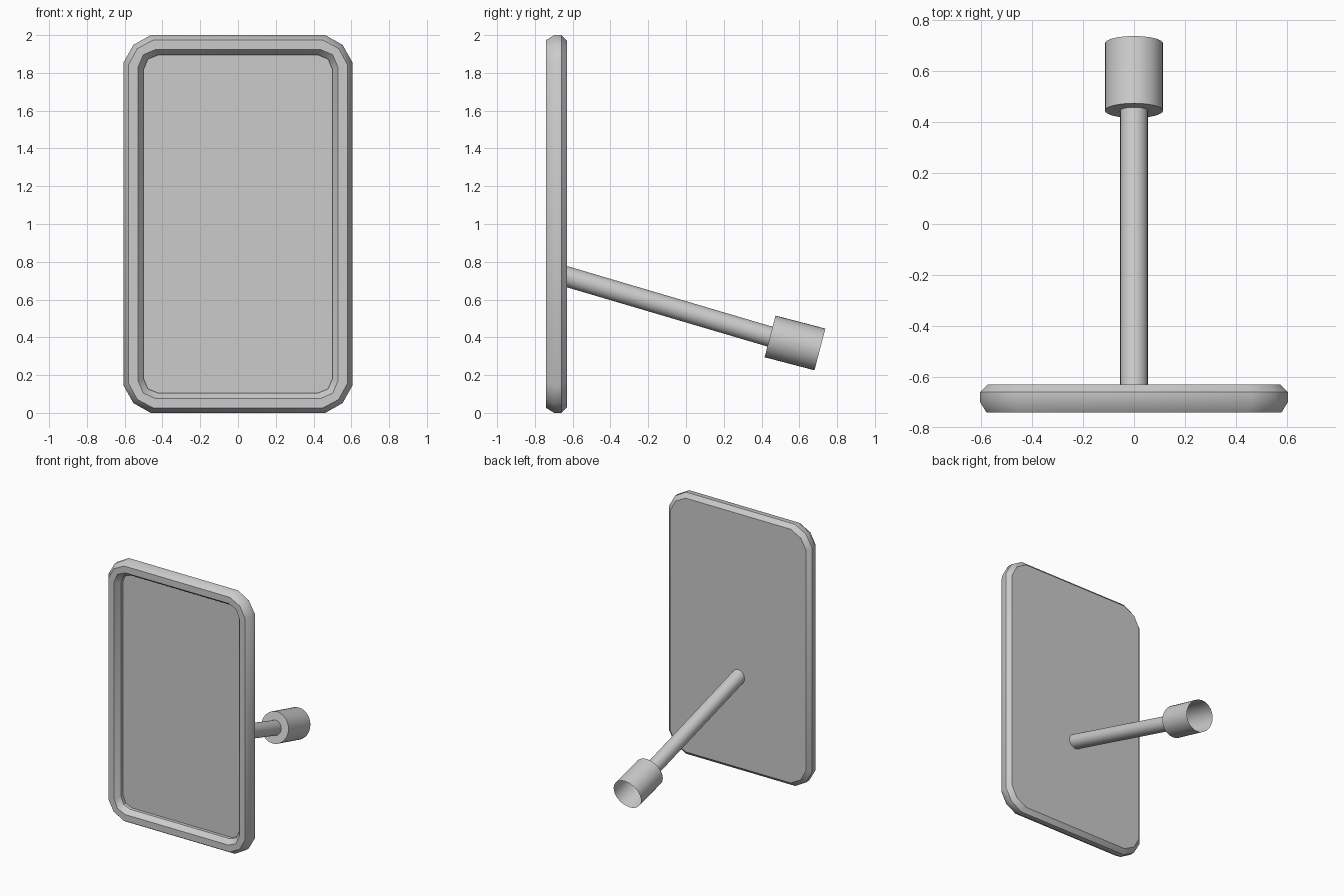
import bpy, bmesh, math
from mathutils import Vector

if "Cube" in bpy.data.objects:
    bpy.data.objects.remove(bpy.data.objects["Cube"])


def finish(name, bm, angle):
    bmesh.ops.recalc_face_normals(bm, faces=bm.faces)
    me = bpy.data.meshes.new(name)
    bm.to_mesh(me)
    bm.free()
    ob = bpy.data.objects.new(name, me)
    bpy.context.collection.objects.link(ob)
    bpy.ops.object.select_all(action='DESELECT')
    bpy.context.view_layer.objects.active = ob
    ob.select_set(True)
    bpy.ops.object.shade_smooth_by_angle(angle=math.radians(angle))
    return ob


def outline(hx, hz, r, k):
    """Rectangle whose corners have two segments; k places the middle point."""
    quarter = [(hx, hz - r), (hx - k * r, hz - k * r), (hx - r, hz)]
    pts = []
    for sx, sz in ((1, 1), (-1, 1), (-1, -1), (1, -1)):
        part = [(sx * x, sz * z) for x, z in quarter]
        pts += part if sx * sz > 0 else part[::-1]
    return pts


def rod(name, start, end, radius, open_end=False):
    start, end = Vector(start), Vector(end)
    axis = end - start
    bm = bmesh.new()
    bmesh.ops.create_cone(bm, cap_ends=True, segments=32,
                          radius1=radius, radius2=radius, depth=axis.length)
    if open_end:
        ends = [f for f in bm.faces if len(f.verts) > 4 and f.calc_center_median().z > 0]
        bmesh.ops.delete(bm, geom=ends, context='FACES_ONLY')
    ob = finish(name, bm, 35)
    ob.location = (start + end) / 2
    ob.rotation_mode = 'QUATERNION'
    ob.rotation_quaternion = axis.to_track_quat('Z', 'Y')
    return ob


# Framed panel: outlines from the back, around the rim, into the recess
# (y, inset, corner size, corner middle)
rings = [(-0.63, 0.030, 0.130, 0.35),
         (-0.66, 0.000, 0.143, 0.36),
         (-0.698, 0.000, 0.143, 0.36),
         (-0.74, 0.026, 0.130, 0.35),
         (-0.74, 0.076, 0.093, 0.30),
         (-0.70, 0.105, 0.078, 0.29),
         (-0.675, 0.105, 0.078, 0.29)]
bm = bmesh.new()
loops = []
for y, inset, r, k in rings:
    pts = outline(0.605 - inset, 1.0 - inset, r, k)
    loops.append([bm.verts.new((x, y, z + 1.0)) for x, z in pts])
for a, b in zip(loops, loops[1:]):
    n = len(a)
    for i in range(n):
        j = (i + 1) % n
        bm.faces.new((a[i], a[j], b[j], b[i]))
bm.faces.new(loops[0])
bm.faces.new(loops[-1])
finish("framed_panel", bm, 35)

# Support arm sloping down to the rear
rod("support_arm", (0, -0.65, 0.727), (0, 0.447, 0.403), 0.054)

# Socket, open at the rear
rod("mount_socket", (0, 0.445, 0.405), (0, 0.709, 0.336), 0.114, open_end=True)
